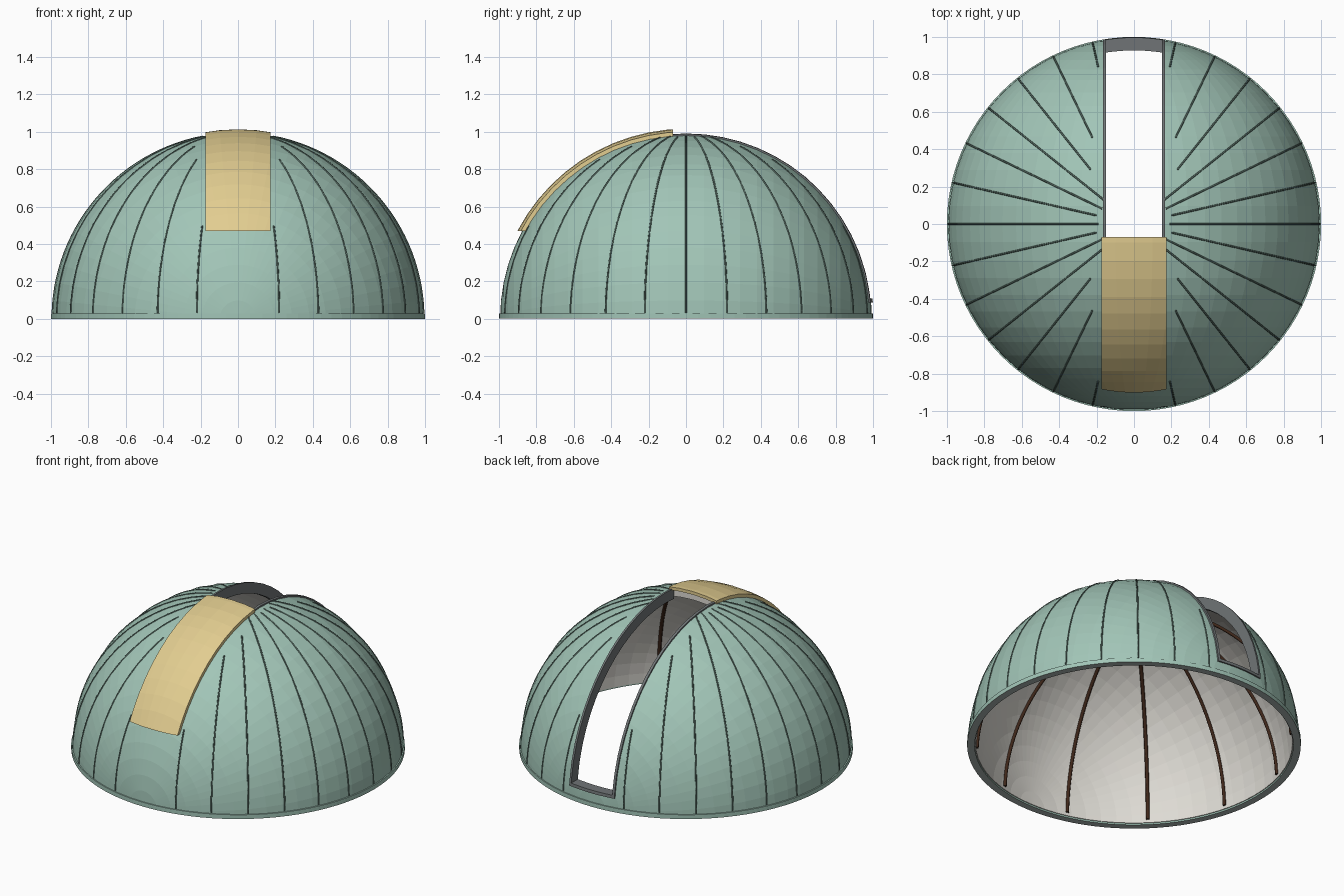
import bpy, bmesh, math
from mathutils import Matrix, Vector

if "Cube" in bpy.data.objects:
    bpy.data.objects.remove(bpy.data.objects["Cube"], do_unlink=True)


def material(name, rgb):
    m = bpy.data.materials.new(name)
    m.use_nodes = True
    m.diffuse_color = (*rgb, 1)
    bsdf = next(n for n in m.node_tree.nodes if n.type == "BSDF_PRINCIPLED")
    bsdf.inputs["Base Color"].default_value = (*rgb, 1)
    bsdf.inputs["Roughness"].default_value = 0.7
    return m


GREEN = material("pale_green", (0.36, 0.56, 0.475))
SEAM = material("dark_green", (0.10, 0.16, 0.135))
SAND = material("sand_yellow", (0.76, 0.61, 0.28))
GRAY = material("dark_gray", (0.16, 0.175, 0.18))
RIM = material("gray_green", (0.40, 0.45, 0.43))
LINING = material("warm_white", (0.73, 0.71, 0.66))
BROWN = material("dark_brown", (0.05, 0.02, 0.01))


def add_object(name, data, mats):
    ob = bpy.data.objects.new(name, data)
    for m in mats:
        data.materials.append(m)
    bpy.context.scene.collection.objects.link(ob)
    return ob


def mesh_object(name, bm, mats=()):
    me = bpy.data.meshes.new(name)
    bm.to_mesh(me)
    bm.free()
    return add_object(name, me, mats)


def bake(ob, mats):
    """Replace an object by a plain mesh of its evaluated result."""
    name = ob.name
    deps = bpy.context.evaluated_depsgraph_get()
    me = bpy.data.meshes.new_from_object(ob.evaluated_get(deps))
    bpy.data.objects.remove(ob, do_unlink=True)
    me.materials.clear()
    new = add_object(name, me, mats)
    new.name = name
    return new


def box(lo, hi):
    bm = bmesh.new()
    lo, hi = Vector(lo), Vector(hi)
    mat = Matrix.Translation((lo + hi) / 2) @ Matrix.Diagonal((*(hi - lo), 1))
    bmesh.ops.create_cube(bm, size=1, matrix=mat)
    ob = mesh_object("cutter", bm)
    ob.hide_render = True
    return ob


def shell(name, outer, inner, cuts, mats):
    """Hollow sphere with its poles on y, trimmed by boxes."""
    bm = bmesh.new()
    turn = Matrix.Rotation(math.pi / 2, 4, "X")
    for r in (outer, inner):
        made = bmesh.ops.create_uvsphere(bm, u_segments=64, v_segments=32,
                                         radius=r, matrix=turn)
        if r == inner:
            faces = {f for v in made["verts"] for f in v.link_faces}
            bmesh.ops.reverse_faces(bm, faces=list(faces))
    ob = mesh_object(name, bm, mats)
    cutters = []
    for op, lo, hi in cuts:
        mod = ob.modifiers.new("trim", "BOOLEAN")
        mod.operation, mod.solver = op, "EXACT"
        mod.object = box(lo, hi)
        cutters.append(mod.object)
    bpy.context.view_layer.update()
    ob = bake(ob, mats)
    for c in cutters:
        bpy.data.objects.remove(c, do_unlink=True)
    for p in ob.data.polygons:
        p.use_smooth = False
        p.material_index = 0
    return ob


def meridians(name, radius, depth, lines, mat):
    """Thin bars running up a sphere; lines holds (azimuth, top elevation)."""
    cu = bpy.data.curves.new(name, "CURVE")
    cu.dimensions = "3D"
    cu.bevel_depth, cu.bevel_resolution = depth, 1
    cu.use_fill_caps = True
    start, steps = math.radians(1.8), 28
    for az, top in lines:
        sp = cu.splines.new("POLY")
        sp.points.add(steps)
        for i, pt in enumerate(sp.points):
            el = start + (math.radians(top) - start) * i / steps
            pt.co = (radius * math.cos(el) * math.cos(az),
                     radius * math.cos(el) * math.sin(az),
                     radius * math.sin(el), 1)
    return bake(add_object(name, cu, [mat]), [mat])


# Dome skin with the open slit, pale lining on the inside
dome = shell("dome_shell", 0.994, 0.95, [
    ("INTERSECT", (-2, -2, 0.01), (2, 2, 2)),
    ("DIFFERENCE", (-0.157, -0.09, 0.1), (0.157, 2, 2)),
], [GREEN, LINING])
for p in dome.data.polygons:
    far = min(dome.data.vertices[v].co.length for v in p.vertices)
    p.material_index = 0 if far > 0.975 else 1

# Frame around the slit
shell("slit_frame", 1.003, 0.935, [
    ("INTERSECT", (-0.165, -0.09, 0.088), (0.165, 2, 2)),
    ("DIFFERENCE", (-0.15, -0.5, 0.108), (0.15, 2, 3)),
], [GRAY])

# Shutter slid over the front
shell("shutter", 1.016, 0.995, [
    ("INTERSECT", (-0.175, -2, 0.47), (0.175, -0.07, 2)),
], [SAND])

# Base ring with a duller underside
bm = bmesh.new()
profile = [bm.verts.new(c) for c in
           ((0.955, 0, 0), (1, 0, 0), (1, 0, 0.028), (0.955, 0, 0.028))]
edges = [bm.edges.new((profile[i], profile[(i + 1) % 4])) for i in range(4)]
bmesh.ops.spin(bm, geom=profile + edges, cent=(0, 0, 0), axis=(0, 0, 1),
               angle=math.tau, steps=96)
bmesh.ops.remove_doubles(bm, verts=bm.verts, dist=0.0001)
bmesh.ops.recalc_face_normals(bm, faces=bm.faces)
for f in bm.faces:
    f.material_index = 1 if f.normal.z < -0.5 else 0
mesh_object("base_ring", bm, [GREEN, RIM])

# Outer panel seams, shorter where they near the slit and the shutter
tops = [79, 78, 79, 78, 68, 59, 30]
seams = []
for k in range(28):
    d = min(k % 14, 14 - k % 14)
    if d < 7:
        seams.append((math.tau * k / 28, tops[d]))
meridians("panel_seams", 0.9925, 0.005, seams, SEAM)

# Inner ribs, full height in front and stopping beside the slit at the back
ribs = []
for k in range(12):
    az = math.tau * (k + 0.5) / 12
    beside = math.degrees(math.acos(0.19 / 0.945 / abs(math.cos(az))))
    ribs.append((az, beside if k < 6 else 78))
meridians("inner_ribs", 0.945, 0.011, ribs, BROWN)
